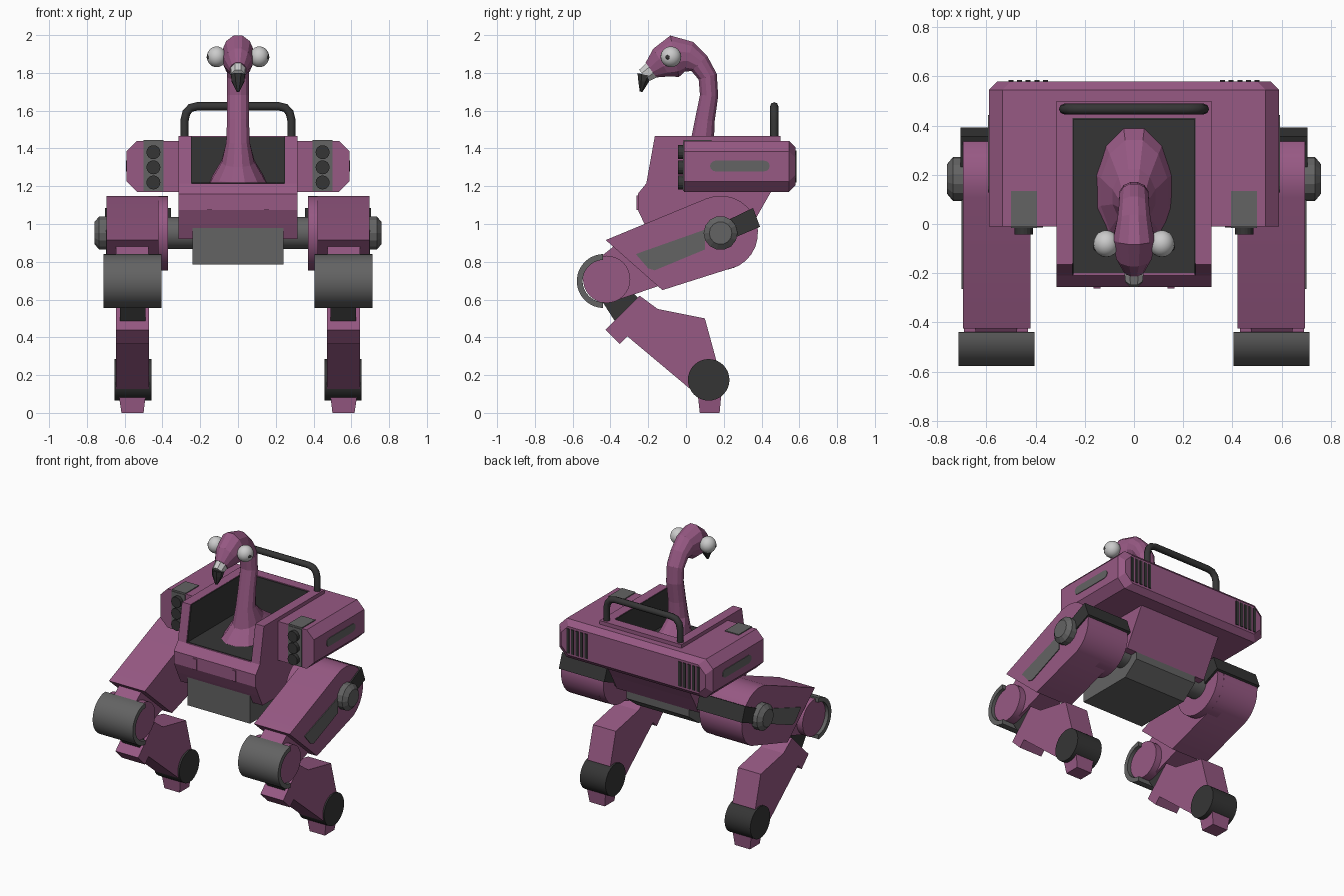
import bpy, bmesh
from math import sin, cos, pi, radians
from mathutils import Vector

if "Cube" in bpy.data.objects:
    bpy.data.objects.remove(bpy.data.objects["Cube"], do_unlink=True)


def material(name, r, g, b):
    m = bpy.data.materials.new(name)
    m.use_nodes = True
    m.diffuse_color = (r, g, b, 1)
    m.node_tree.nodes["Principled BSDF"].inputs["Base Color"].default_value = (r, g, b, 1)
    return m


PINK = material("dusty pink", 0.31, 0.10, 0.23)
GREY = material("steel grey", 0.125, 0.125, 0.125)
DARK = material("charcoal", 0.036, 0.036, 0.036)
WHITE = material("off white", 0.6, 0.6, 0.6)


def finish(bm, name, mat, mirror=False, smooth=False):
    bmesh.ops.recalc_face_normals(bm, faces=bm.faces)
    me = bpy.data.meshes.new(name)
    bm.to_mesh(me)
    bm.free()
    me.materials.append(mat)
    if smooth:
        me.shade_smooth()
        me.set_sharp_from_angle(angle=radians(35))
    ob = bpy.data.objects.new(name, me)
    bpy.context.scene.collection.objects.link(ob)
    if mirror:
        ob.modifiers.new("mirror", "MIRROR")
    return ob


def loft(name, rings, mat, mirror=False, smooth=False):
    """Skin equal-length rings of points and cap both ends."""
    bm = bmesh.new()
    vs = [[bm.verts.new(p) for p in ring] for ring in rings]
    n = len(vs[0])
    for a, b in zip(vs, vs[1:]):
        for i in range(n):
            j = (i + 1) % n
            bm.faces.new((a[i], a[j], b[j], b[i]))
    bm.faces.new(vs[0][::-1])
    bm.faces.new(vs[-1])
    return finish(bm, name, mat, mirror, smooth)


def prism(name, yz, x0, x1, mat, mirror=False, smooth=False):
    """Side profile extruded across x."""
    return loft(name, [[(x, y, z) for y, z in yz] for x in (x0, x1)], mat, mirror, smooth)


def box(name, x0, x1, y0, y1, z0, z1, mat, mirror=False):
    return prism(name, [(y0, z0), (y1, z0), (y1, z1), (y0, z1)], x0, x1, mat, mirror)


def arc(cy, cz, r, a0=0, a1=360, n=32, closed=True):
    k = n if closed else n - 1
    angles = [radians(a0 + (a1 - a0) * i / k) for i in range(n)]
    return [(cy + r * cos(a), cz + r * sin(a)) for a in angles]


def swept(name, path, n, mat, smooth=False):
    """Oval rings (y, z, half width, half depth) along a centre path."""
    rings = []
    for i, (y, z, rx, rd) in enumerate(path):
        a, b = path[max(i - 1, 0)], path[min(i + 1, len(path) - 1)]
        t = Vector((b[0] - a[0], b[1] - a[1])).normalized()
        ring = []
        for k in range(n):
            q = 2 * pi * (k + 0.5) / n
            ring.append((rx * cos(q), y + t.y * rd * sin(q), z - t.x * rd * sin(q)))
        rings.append(ring)
    return loft(name, rings, mat, smooth=smooth)


def ball(name, centre, scale, mat, mirror=False):
    bm = bmesh.new()
    bmesh.ops.create_uvsphere(bm, u_segments=20, v_segments=12, radius=1)
    bmesh.ops.scale(bm, vec=scale, verts=bm.verts)
    bmesh.ops.translate(bm, vec=centre, verts=bm.verts)
    return finish(bm, name, mat, mirror, True)


# Cockpit tub: side walls, lower nose, rear wall and dark lining
FLOOR = 1.215
belly = [(-0.21, FLOOR), (-0.255, 1.16), (-0.255, 1.075), (-0.22, 1.0), (-0.18, 0.92),
         (0.31, 0.92), (0.37, 1.03), (0.45, 1.17)]
prism("cockpit_side", belly + [(0.5, 1.17), (0.5, 1.465), (-0.165, 1.465)], 0.25, 0.315, PINK, True)
prism("cockpit_nose", belly + [(0.45, FLOOR)], -0.25, 0.25, PINK)
box("cockpit_back", -0.25, 0.25, 0.43, 0.5, 1.17, 1.465, PINK)
box("floor_lining", -0.25, 0.25, -0.2, 0.43, FLOOR, FLOOR + 0.004, DARK)
box("back_lining", -0.25, 0.25, 0.424, 0.43, FLOOR, 1.46, DARK)
prism("side_lining", [(-0.205, FLOOR), (0.43, FLOOR), (0.43, 1.463), (-0.16, 1.463)], 0.245, 0.25, DARK, True)
box("nose_rib", 0.137, 0.165, -0.262, -0.2, 1.075, 1.15, PINK, True)


# Hull: side pods joined by a chamfered rear block
def hull_ring(y, inset=0):
    w, lo, hi, c = 0.59 - inset, 1.17 + inset, 1.44 - inset, 0.055
    half = [(w - c, lo), (w, lo + c), (w, hi - c), (w - c, hi)]
    return [(x, y, z) for x, z in half] + [(-x, y, z) for x, z in half[::-1]]


loft("hull_rear", [hull_ring(0.45), hull_ring(0.545), hull_ring(0.58, 0.035)], PINK)
loft("side_pod", [[(0.3, y, 1.17)] + hull_ring(y)[:4] + [(0.3, y, 1.44)] for y in (-0.01, 0.45)], PINK, True)
stripe = arc(0.155, 1.307, 0.028, 90, 270, 7, False) + arc(0.415, 1.307, 0.028, -90, 90, 7, False)
prism("pod_stripe", stripe, 0.588, 0.594, GREY, True)
box("lamp_cover", 0.395, 0.5, -0.012, 0.135, 1.4, 1.446, GREY, True)
box("lamp_panel", 0.395, 0.5, -0.016, 0.0, 1.175, 1.435, GREY, True)
for i in range(3):
    z = 1.22 + 0.08 * i
    ring = [(0.448 + a, b) for a, b in arc(0, z, 0.037, n=16)]
    loft("lamp", [[(x, y, q) for x, q in ring] for y in (-0.042, 0)], DARK, True)
for i in range(5):
    x = 0.35 + 0.035 * i
    box("rear_vent", x, x + 0.02, 0.575, 0.586, 1.22, 1.39, DARK, True)

# Roll bar
curve = bpy.data.curves.new("roll_bar", "CURVE")
curve.dimensions = "3D"
curve.bevel_depth = 0.022
curve.bevel_resolution = 2
side = [(0.283, 1.44), (0.283, 1.55), (0.273, 1.59), (0.25, 1.615), (0.215, 1.623)]
pts = side + [(-x, z) for x, z in side[::-1]]
spline = curve.splines.new("POLY")
spline.points.add(len(pts) - 1)
for p, (x, z) in zip(spline.points, pts):
    p.co = (x, 0.467, z, 1)
curve.materials.append(DARK)
bpy.context.scene.collection.objects.link(bpy.data.objects.new("roll_bar", curve))

# Pelvis and hip axles
prism("pelvis", [(-0.21, 1.03), (-0.21, 0.785), (0.2, 0.785), (0.31, 0.87), (0.31, 1.03)], -0.24, 0.24, GREY)
HIP = (0.183, 0.952)
prism("hip_axle", arc(*HIP, 0.085), 0.2, 0.4, GREY, True, True)
loft("hip_cap", [[(x, y, z) for y, z in arc(*HIP, r, n=14)]
                 for x, r in ((0.69, 0.09), (0.735, 0.09), (0.76, 0.06))], GREY, True)

# Thighs
hip_end = arc(*HIP, 0.198, -62, 112, 14, False)
prism("thigh", hip_end + [(-0.425, 0.915), (-0.125, 0.65)], 0.42, 0.695, PINK, True, True)
prism("hip_drum", arc(*HIP, 0.197), 0.37, 0.5, PINK, True, True)
prism("hip_band", [(0.22, 1.02), (0.355, 1.085), (0.392, 0.985), (0.25, 0.925)], 0.355, 0.704, DARK, True)
prism("thigh_stripe", [(-0.265, 0.84), (-0.24, 0.85), (0.1, 0.97), (0.1, 0.865), (-0.165, 0.755), (-0.2, 0.765)],
      0.69, 0.7, GREY, True)

# Knees with curved guards
KNEE = (-0.42, 0.707)
prism("knee", arc(*KNEE, 0.125), 0.43, 0.69, PINK, True, True)
prism("knee_arm", [(-0.46, 0.82), (-0.36, 0.9), (-0.2, 0.78), (-0.15, 0.67), (-0.37, 0.595)], 0.475, 0.645, PINK, True)
guard = arc(-0.435, 0.698, 0.143, 92, 268, 20, False) + arc(-0.435, 0.698, 0.112, 268, 92, 20, False)
prism("knee_guard", guard, 0.405, 0.713, GREY, True, True)

# Shins, ankles and feet
prism("shin_joint", [(-0.45, 0.6), (-0.3, 0.66), (-0.22, 0.57), (-0.36, 0.46)], 0.49, 0.625, DARK, True)
prism("shin", [(-0.425, 0.44), (-0.245, 0.62), (-0.15, 0.55), (0.1, 0.5), (0.16, 0.28), (0.15, 0.12),
               (0.03, 0.12), (-0.31, 0.405), (-0.35, 0.365)], 0.47, 0.645, PINK, True)
prism("ankle", arc(0.12, 0.175, 0.11), 0.458, 0.655, DARK, True, True)
loft("foot", [[(x0, y0, z), (x1, y0, z), (x1, y1, z), (x0, y1, z)]
              for z, x0, x1, y0, y1 in ((0, 0.5, 0.617, 0.073, 0.178), (0.1, 0.488, 0.632, 0.062, 0.187))], PINK, True)

# Bird: body, neck and head in one sweep
swept("bird", [(0.13, 1.19, 0.17, 0.29), (0.13, 1.25, 0.14, 0.22), (0.11, 1.33, 0.09, 0.12),
               (0.085, 1.43, 0.065, 0.065), (0.1, 1.55, 0.06, 0.054), (0.122, 1.68, 0.06, 0.05),
               (0.115, 1.78, 0.06, 0.052), (0.07, 1.85, 0.063, 0.06), (0.015, 1.885, 0.07, 0.085),
               (-0.06, 1.888, 0.088, 0.116), (-0.13, 1.855, 0.075, 0.088), (-0.185, 1.815, 0.045, 0.05)],
      12, PINK)
swept("beak_base", [(-0.15, 1.835, 0.042, 0.052), (-0.19, 1.81, 0.042, 0.05), (-0.225, 1.785, 0.038, 0.042)], 8, WHITE)
swept("beak_tip", [(-0.218, 1.79, 0.04, 0.043), (-0.226, 1.755, 0.036, 0.03), (-0.238, 1.7, 0.008, 0.008)], 8, DARK)
ball("eye", (0.113, -0.08, 1.885), (0.052, 0.055, 0.055), WHITE, True)
ball("pupil", (0.156, -0.095, 1.883), (0.01, 0.013, 0.013), DARK, True)
